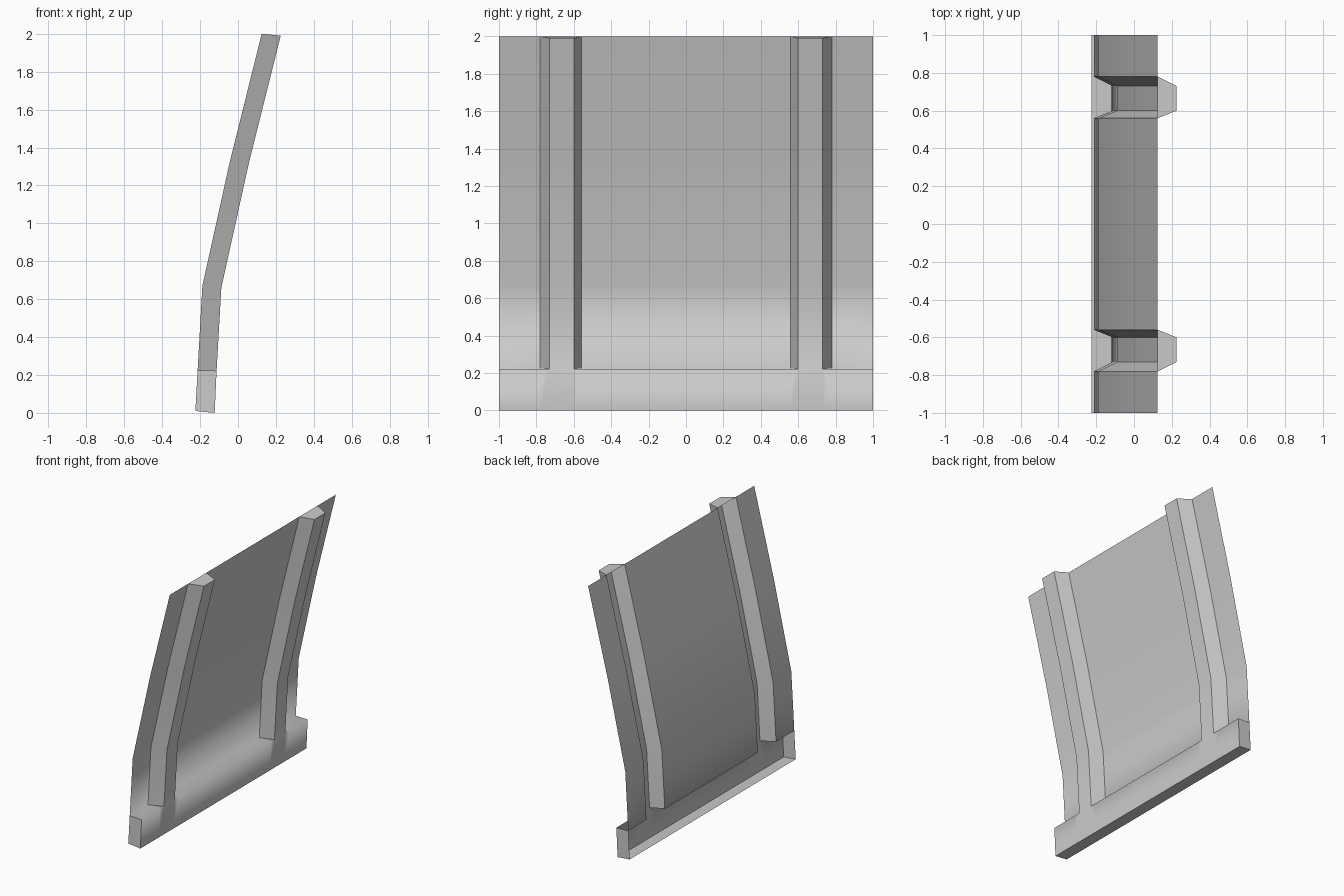
import bpy, bmesh, math
from mathutils import Vector

if "Cube" in bpy.data.objects:
    bpy.data.objects.remove(bpy.data.objects["Cube"])

# Sheet profile (x, z), from the base ledge up to the top edge
back = [(-0.213, 0.225), (-0.188, 0.67), (-0.042, 1.33), (0.125, 2.0)]
front = [(-0.113, 0.222), (-0.088, 0.66), (0.058, 1.32), (0.225, 1.99)]
base_low_front = (-0.123, 0.0)
base_low_back = (-0.225, 0.01)

# Columns across the panel: y and whether the column lies on a rib front
half = [(0.56, 0), (0.60, 1), (0.73, 1), (0.78, 0), (1.0, 0)]
columns = [(-y, f) for y, f in reversed(half)] + half


def point(p, y):
    return Vector((p[0], y, p[1]))


def build(name, faces, direction=None, smooth=False):
    """Mesh from polygons, each turned towards the given direction."""
    bm = bmesh.new()
    for pts in faces:
        bm.faces.new([bm.verts.new(p) for p in pts])
    bmesh.ops.remove_doubles(bm, verts=bm.verts, dist=0.0005)
    bm.normal_update()
    for f in bm.faces:
        if direction and f.normal.dot(Vector(direction)) < 0:
            f.normal_flip()
    bm.normal_update()
    for f in bm.faces:
        f.smooth = smooth
    # Ledge edges stay soft, rib corners stay crisp
    for e in bm.edges:
        a, b = e.verts[0].co, e.verts[1].co
        ledge = abs(a.x - b.x) < 0.01 and abs(a.z - b.z) < 0.01 and a.z < 0.3
        if len(e.link_faces) == 2 and not ledge:
            e.smooth = e.calc_face_angle(0) < math.radians(30)
    me = bpy.data.meshes.new(name)
    bm.to_mesh(me)
    bm.free()
    ob = bpy.data.objects.new(name, me)
    bpy.context.collection.objects.link(ob)
    return ob


shell, floor = [], []
for (y0, f0), (y1, f1) in zip(columns, columns[1:]):
    p0, p1 = (front if f0 else back), (front if f1 else back)
    # Ribbed sheet
    for r in range(3):
        shell.append([point(p0[r], y0), point(p1[r], y1),
                      point(p1[r + 1], y1), point(p0[r + 1], y0)])
    # Ledge on top of the base (triangles next to the ribs)
    ledge = [point(front[0], y0), point(front[0], y1)]
    if not f1:
        ledge.append(point(back[0], y1))
    if not f0:
        ledge.append(point(back[0], y0))
    if len(ledge) > 2:
        shell.append(ledge)
    # Base front and base floor
    shell.append([point(base_low_front, y0), point(base_low_front, y1),
                  point(front[0], y1), point(front[0], y0)])
    floor.append([point(base_low_front, y0), point(base_low_front, y1),
                  point(base_low_back, y1), point(base_low_back, y0)])

build("ribbed_wall_panel", shell, (0.7, 0, 0.7), smooth=True)
build("base_floor", floor, (0, 0, -1))

# End plates of the base and top caps of the ribs
for s, side in ((-1, "left"), (1, "right")):
    build("base_end_" + side, [[point(p, s) for p in
          (base_low_back, base_low_front, front[0], back[0])]], (0, s, 0))
    build("rib_cap_" + side, [[point(back[3], s * 0.56), point(front[3], s * 0.60),
          point(front[3], s * 0.73), point(back[3], s * 0.78)]], (0, 0, 1))
